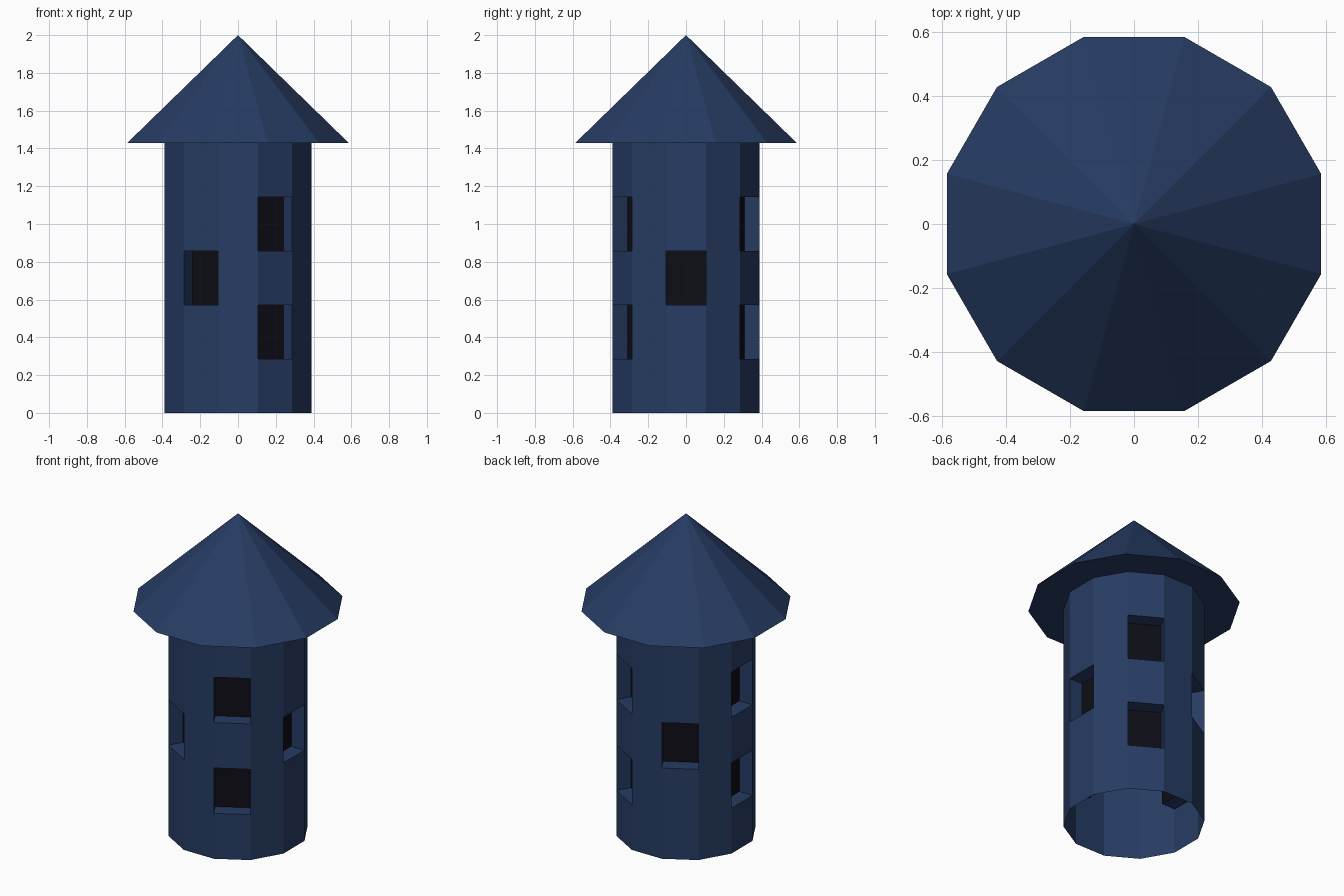
import bpy, bmesh
from math import cos, sin, pi

if "Cube" in bpy.data.objects:
    bpy.data.objects.remove(bpy.data.objects["Cube"])

SIDES, ROWS = 12, 5
WALL_H, TOP = 1.43, 2.0
WALL_R, ROOF_R = 0.404, 0.606
DEPTH = 0.092


def material(name, color):
    m = bpy.data.materials.new(name)
    m.diffuse_color = (*color, 1)
    m.use_nodes = True
    m.node_tree.nodes["Principled BSDF"].inputs["Base Color"].default_value = m.diffuse_color
    return m


def ring(bm, r, z):
    # Corners sit half a step off the axes so flat sides face x and y
    return [bm.verts.new((r * cos((i - 0.5) * 2 * pi / SIDES),
                          r * sin((i - 0.5) * 2 * pi / SIDES), z)) for i in range(SIDES)]


def bridge(bm, a, b):
    return [bm.faces.new((a[i], a[(i + 1) % SIDES], b[(i + 1) % SIDES], b[i]))
            for i in range(SIDES)]


def finish(bm, name, mats):
    me = bpy.data.meshes.new(name)
    bm.to_mesh(me)
    bm.free()
    for m in mats:
        me.materials.append(m)
    ob = bpy.data.objects.new(name, me)
    bpy.context.collection.objects.link(ob)
    return ob


blue = material("blue_paint", (0.02, 0.045, 0.125))
dark = material("dark_opening", (0.004, 0.004, 0.008))

# Tower wall: open-bottomed shell with staggered recessed windows
bm = bmesh.new()
rings = [ring(bm, WALL_R, WALL_H * k / ROWS) for k in range(ROWS + 1)]
rows = [bridge(bm, rings[k], rings[k + 1]) for k in range(ROWS)]
bm.normal_update()
windows = []
for side in range(0, SIDES, 2):
    # Sides at 0, 120, 240 degrees have one window, those between have two
    for row in ((2,) if side % 4 == 0 else (1, 3)):
        windows.append(rows[row][side])
for face in windows:
    n = face.normal.copy()
    pane = bmesh.ops.extrude_discrete_faces(bm, faces=[face])["faces"][0]
    bmesh.ops.translate(bm, verts=pane.verts, vec=-n * DEPTH)
    pane.material_index = 1
finish(bm, "tower_wall", [blue, dark])

# Roof: pointed cone with a flat soffit around the wall
bm = bmesh.new()
inner = ring(bm, WALL_R, WALL_H)
eave = ring(bm, ROOF_R, WALL_H)
bridge(bm, inner, eave)
tip = bm.verts.new((0, 0, TOP))
for i in range(SIDES):
    bm.faces.new((eave[i], eave[(i + 1) % SIDES], tip))
finish(bm, "roof", [blue])
